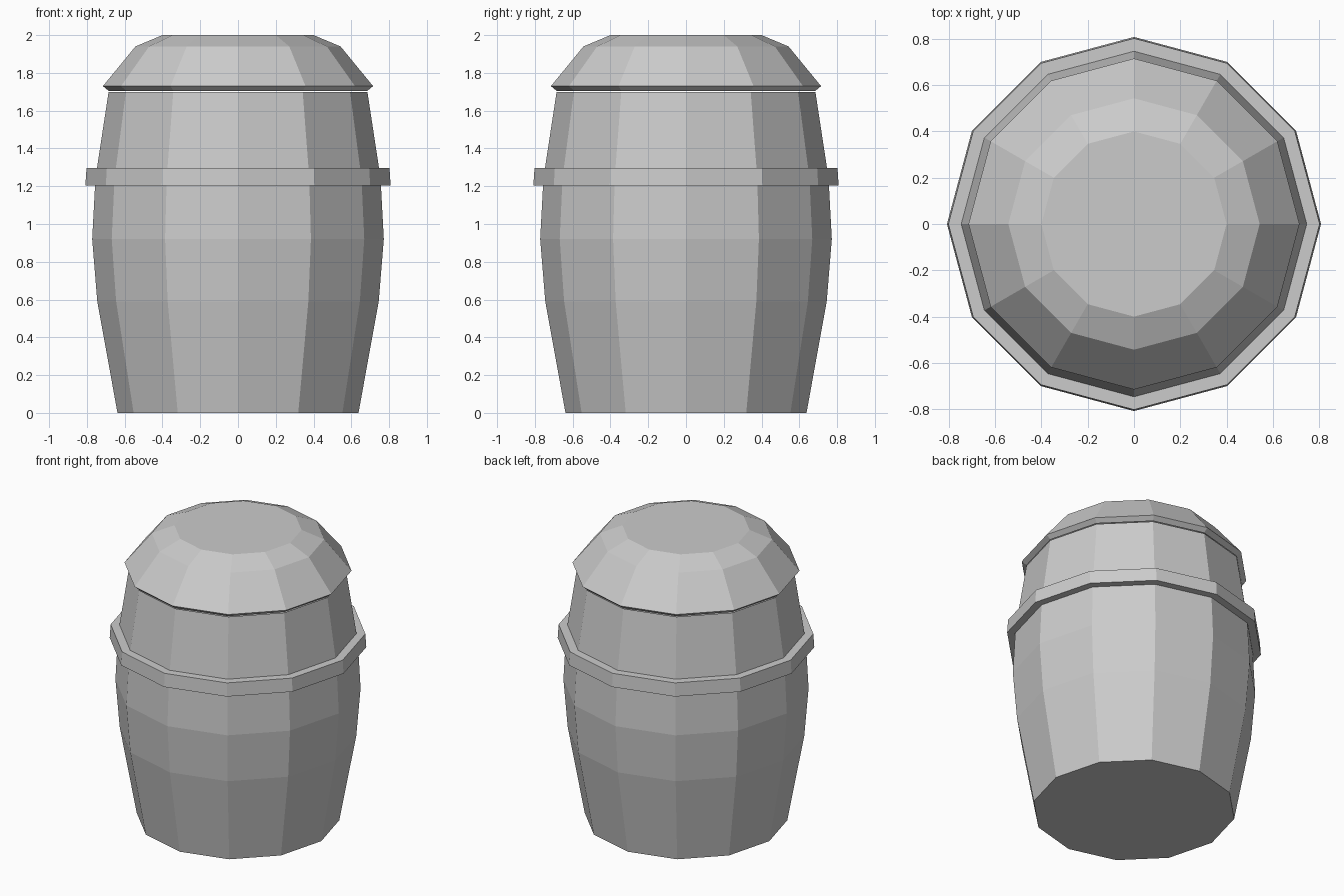
import bpy, bmesh
from math import cos, sin, tau

if "Cube" in bpy.data.objects:
    bpy.data.objects.remove(bpy.data.objects["Cube"])

SIDES = 12


def lathe(name, profile, cap_bottom=False, cap_top=False):
    """Revolve (radius, height) points around z as a flat-faced shell."""
    bm = bmesh.new()
    rings = [[bm.verts.new((r * cos(tau * i / SIDES), r * sin(tau * i / SIDES), z))
              for i in range(SIDES)] for r, z in profile]
    for low, high in zip(rings, rings[1:]):
        for i in range(SIDES):
            j = (i + 1) % SIDES
            bm.faces.new((low[i], low[j], high[j], high[i]))
    if cap_bottom:
        bm.faces.new(rings[0][::-1])
    if cap_top:
        bm.faces.new(rings[-1])
    mesh = bpy.data.meshes.new(name)
    bm.to_mesh(mesh)
    bm.free()
    obj = bpy.data.objects.new(name, mesh)
    bpy.context.collection.objects.link(obj)
    return obj


# Bulging barrel body with a flat base
lathe("barrel_body", [(0.638, 0), (0.745, 0.59), (0.772, 0.92), (0.757, 1.2),
                      (0.746, 1.3), (0.685, 1.7)], cap_bottom=True)

# Raised band around the body
lathe("band", [(0.757, 1.205), (0.808, 1.205), (0.802, 1.297), (0.746, 1.297)])

# Domed lid with a small overhanging rim
lathe("lid", [(0.685, 1.705), (0.715, 1.73), (0.543, 1.94), (0.4, 2.0)], cap_top=True)
